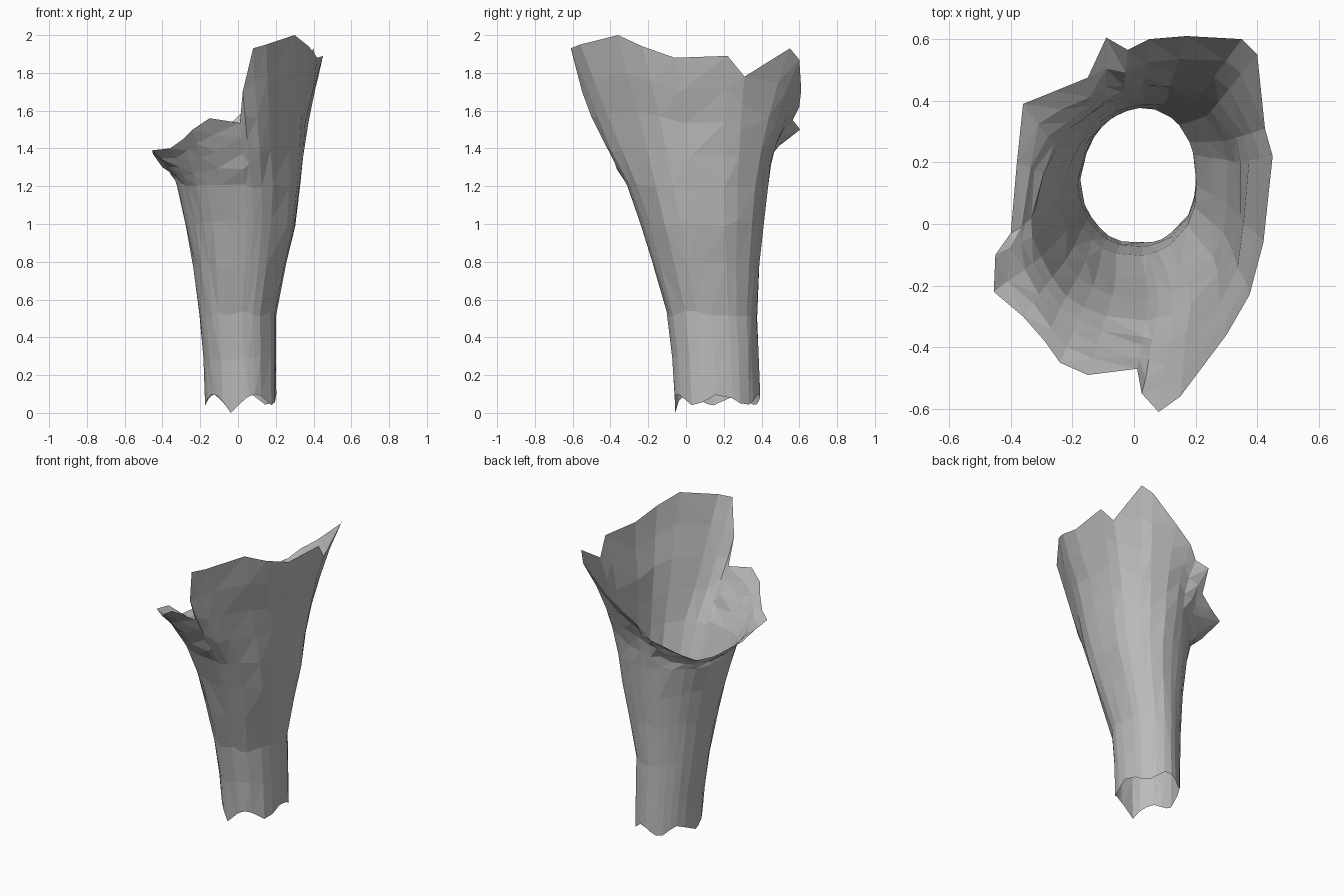
import bpy, bmesh, math, random

random.seed(4)
cube = bpy.data.objects.get("Cube")
if cube:
    bpy.data.objects.remove(cube, do_unlink=True)

# Ragged upper rim, counter-clockwise from the left side
RIM = [(.45, .22, 1.89), (.425, .31, 1.78), (.40, .55, 1.93), (.35, .60, 1.87),
       (.17, .61, 1.71), (.05, .60, 1.62), (-.02, .565, 1.55), (-.09, .605, 1.50),
       (-.15, .475, 1.40), (-.26, .43, 1.35), (-.36, .39, 1.32), (-.38, .20, 1.29),
       (-.40, -.03, 1.30), (-.45, -.10, 1.37), (-.455, -.22, 1.39), (-.36, -.30, 1.40),
       (-.29, -.38, 1.45), (-.24, -.45, 1.50), (-.15, -.49, 1.56), (.01, -.47, 1.535),
       (.025, -.55, 1.70), (.08, -.61, 1.93), (.15, -.56, 1.95), (.30, -.36, 2.0),
       (.375, -.23, 1.94), (.42, -.06, 1.88)]

# Trunk sections: height, centre x, centre y, half width, half depth
SECTIONS = [(.07, .015, .165, .188, .228), (.28, .01, .155, .192, .228),
            (.52, 0, .135, .203, .238), (.78, .01, .105, .245, .282),
            (1.0, .013, .08, .289, .324), (1.2, 0, .055, .323, .368)]
START = math.atan2(RIM[0][1] / .6, RIM[0][0] / .45)


def section_point(section, angle):
    z, cx, cy, rx, ry = section
    c, s = math.cos(angle), math.sin(angle)
    square = lambda v: math.copysign(abs(v) ** .95, v)
    size = 1 + random.uniform(-.012, .008)
    # Full back left corner, slim back right corner
    if s > 0:
        size += c * s * (.25 * z if c > 0 else .15)
    return (cx + rx * square(c) * (1 - .05 * s) * size,
            cy + ry * square(s) * size, z + random.uniform(-.02, .02))


def column(index, rim):
    x, y, z = rim
    # Columns even out towards the trunk
    rim_angle = math.atan2(y / .6, x / .45) % math.tau
    even_angle = START + index * math.tau / len(RIM)
    angle = rim_angle * .65 + even_angle * .35
    c, s = math.cos(angle), math.sin(angle)
    points = [section_point(section, angle) for section in SECTIONS]
    # Torn lower edge
    low = 0 if index == 18 else .07 + .03 * math.sin(5 * angle + 1.17)
    points[0] = (points[0][0], points[0][1], low)
    # Flare from the trunk out to the rim
    sx, sy, sz = points[-1]
    power = 1.45 + .55 * s - .15 * c - .8 * max(s, 0) * c
    for t in (.25, .5, .75, 1):
        f = t ** power
        bump = 0 if t == 1 else random.uniform(-.008, .008)
        points.append((sx + (x - sx) * f + bump * c,
                       sy + (y - sy) * f + bump * s,
                       sz + (z - sz) * t))
    return points


# Open flared shell
bm = bmesh.new()
grid = [[bm.verts.new(p) for p in column(i, r)] for i, r in enumerate(RIM)]
for i, col in enumerate(grid):
    nxt = grid[(i + 1) % len(grid)]
    for j in range(len(col) - 1):
        bm.faces.new((col[j], nxt[j], nxt[j + 1], col[j + 1]))
bmesh.ops.triangulate(bm, faces=bm.faces[:], quad_method='SHORT_EDGE')
mesh = bpy.data.meshes.new("hollow_stump")
bm.to_mesh(mesh)
bm.free()

# Single plain grey
grey = bpy.data.materials.new("plain_grey")
grey.use_nodes = True
colour = (.5, .5, .5, 1)
grey.diffuse_color = colour
grey.node_tree.nodes["Principled BSDF"].inputs["Base Color"].default_value = colour
mesh.materials.append(grey)

shell = bpy.data.objects.new("hollow_stump", mesh)
bpy.context.scene.collection.objects.link(shell)
